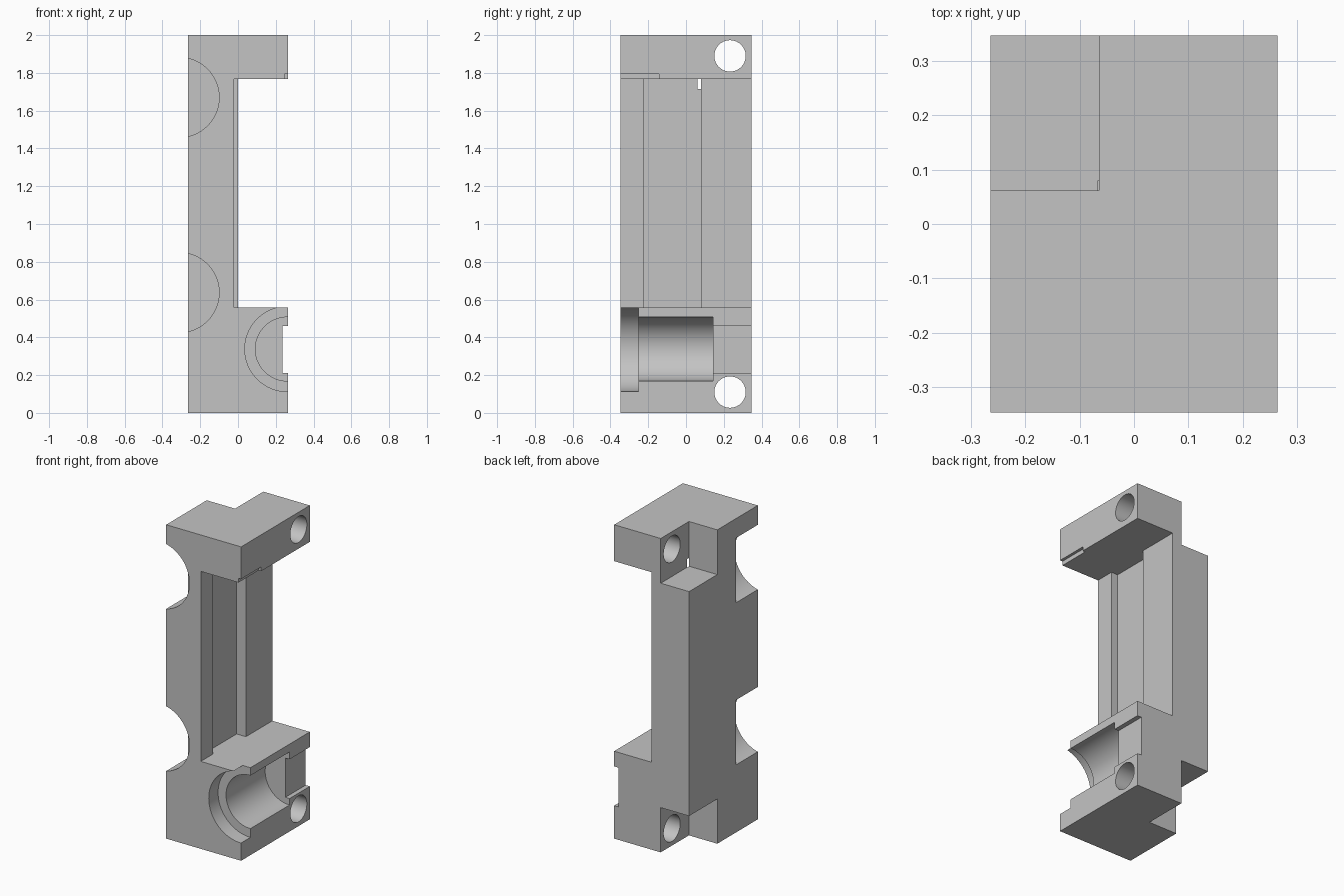
import bpy, bmesh, math
from mathutils import Matrix, Vector

cube = bpy.data.objects.get("Cube")
if cube:
    bpy.data.objects.remove(cube, do_unlink=True)

HX, HY, H = 0.264, 0.346, 2.0      # half width, half depth, height
ARM_LOW, ARM_HIGH = 0.557, 1.768   # inner faces of the two arms
OUT = 0.5                          # safely outside the block

grey = bpy.data.materials.new("plain grey")
grey.use_nodes = True
color = (0.55, 0.55, 0.55, 1)
grey.diffuse_color = color
grey.node_tree.nodes["Principled BSDF"].inputs["Base Color"].default_value = color


def finish(name, bm):
    bmesh.ops.recalc_face_normals(bm, faces=bm.faces)
    mesh = bpy.data.meshes.new(name)
    bm.to_mesh(mesh)
    bm.free()
    mesh.materials.append(grey)
    obj = bpy.data.objects.new(name, mesh)
    bpy.context.collection.objects.link(obj)
    return obj


def prism(name, outline, z0, z1):
    """Extrude an XY outline between two heights."""
    bm = bmesh.new()
    face = bm.faces.new([bm.verts.new((x, y, z0)) for x, y in outline])
    up = bmesh.ops.extrude_face_region(bm, geom=[face])["geom"]
    verts = [v for v in up if isinstance(v, bmesh.types.BMVert)]
    bmesh.ops.translate(bm, verts=verts, vec=(0, 0, z1 - z0))
    return finish(name, bm)


def box(name, x0, x1, y0, y1, z0, z1):
    return prism(name, [(x0, y0), (x1, y0), (x1, y1), (x0, y1)], z0, z1)


def cylinder(name, axis, radius, start, end):
    """Cylinder along the X or Y axis between two points."""
    a, b = Vector(start), Vector(end)
    turn = Matrix.Rotation(math.pi / 2, 4, "Y" if axis == "X" else "X")
    bm = bmesh.new()
    bmesh.ops.create_cone(bm, cap_ends=True, segments=96, radius1=radius,
                          radius2=radius, depth=(b - a).length,
                          matrix=Matrix.Translation((a + b) / 2) @ turn)
    return finish(name, bm)


bracket = box("bracket_body", -HX, HX, -HY, HY, 0, H)

# Window between the arms, with a stepped groove along the column
cutters = [prism("window_cutter", [
    (OUT, -OUT), (-0.02, -OUT), (-0.02, -0.225), (-0.066, -0.225),
    (-0.066, 0.08), (0, 0.08), (0, OUT), (OUT, OUT)], ARM_LOW, ARM_HIGH)]

# Back corner notches and the screw holes that open into them
for z0, z1, hole_z in ((-0.1, 0.285, 0.11), (1.715, 2.1, 1.89)):
    cutters.append(box("corner_notch_cutter", -OUT, -0.064, 0.062, OUT, z0, z1))
    cutters.append(cylinder("screw_hole_cutter", "X", 0.083,
                            (-OUT, 0.233, hole_z), (OUT, 0.233, hole_z)))

# Round pockets in the front side edge
for z in (0.637, 1.67):
    cutters.append(cylinder("round_pocket_cutter", "Y", 0.212,
                            (-0.312, -OUT, z), (-0.312, -0.125, z)))

# Stepped bore and cable slot in the lower arm
for radius, depth in ((0.225, -0.252), (0.169, 0.142)):
    cutters.append(cylinder("bore_cutter", "Y", radius,
                            (0.261, -OUT, 0.338), (0.261, depth, 0.338)))
cutters.append(box("slot_cutter", 0.235, OUT, 0.1, OUT, 0.21, 0.46))

# Small step under the upper arm
cutters.append(box("lip_cutter", 0.246, OUT, -OUT, -0.143, 1.74, 1.795))

bpy.ops.object.select_all(action="DESELECT")
bpy.context.view_layer.objects.active = bracket
bracket.select_set(True)
for cutter in cutters:
    mod = bracket.modifiers.new(cutter.name, "BOOLEAN")
    mod.operation = "DIFFERENCE"
    mod.solver = "EXACT"
    mod.object = cutter
    bpy.ops.object.modifier_apply(modifier=mod.name)
    bpy.data.objects.remove(cutter, do_unlink=True)

bpy.ops.object.shade_smooth_by_angle(angle=math.radians(25))
